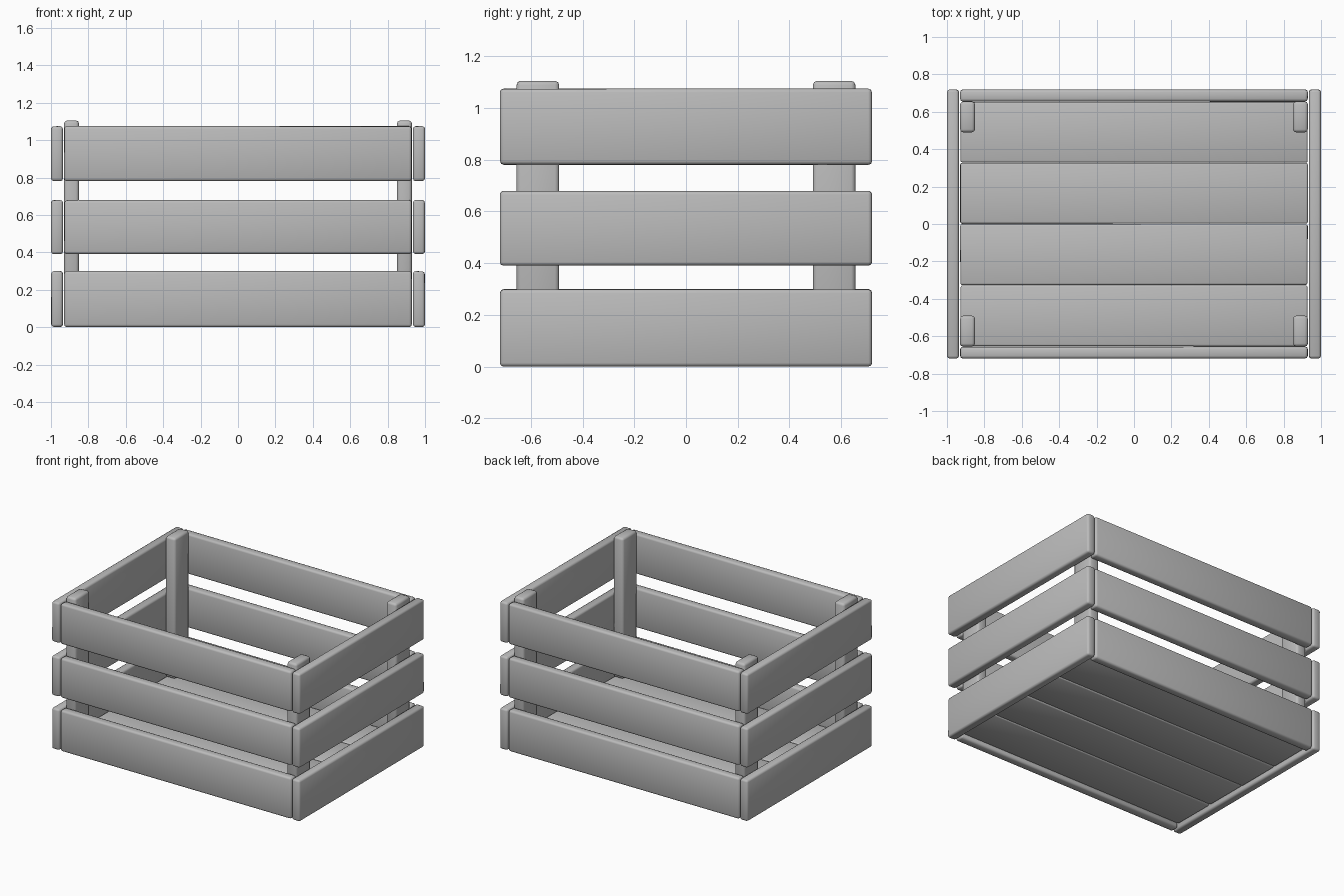
import bpy
import bmesh
import random
from mathutils import Vector

random.seed(4)

cube = bpy.data.objects.get("Cube")
if cube:
    bpy.data.objects.remove(cube, do_unlink=True)

wood = bpy.data.materials.new("grey_wood")
wood.use_nodes = True
grey = (0.5, 0.5, 0.5, 1)
wood.diffuse_color = grey
wood.node_tree.nodes["Principled BSDF"].inputs["Base Color"].default_value = grey


def plank(name, low, high, bevel=0.014, wear=0.004):
    """Box between two corners, slightly worn inwards, with rounded edges."""
    low, high = Vector(low), Vector(high)
    centre, size = (low + high) / 2, high - low
    bm = bmesh.new()
    bmesh.ops.create_cube(bm, size=1)
    for v in bm.verts:
        v.co = Vector(c * (s - random.uniform(0, wear)) for c, s in zip(v.co, size))
    bmesh.ops.bevel(bm, geom=bm.edges[:], offset=bevel, segments=2,
                    profile=0.5, affect='EDGES')
    mesh = bpy.data.meshes.new(name)
    bm.to_mesh(mesh)
    bm.free()
    mesh.materials.append(wood)
    obj = bpy.data.objects.new(name, mesh)
    obj.location = centre
    bpy.context.collection.objects.link(obj)
    bpy.ops.object.select_all(action='DESELECT')
    obj.select_set(True)
    bpy.context.view_layer.objects.active = obj
    bpy.ops.object.shade_smooth_by_angle(angle=1.0)
    return obj


X, Y, T = 1.0, 0.72, 0.065       # outer half sizes and board thickness
INX, INY = X - T - 0.005, Y - T  # inner half sizes

# Three tiers of wall boards
tiers = {"lower": (0, 0.30), "middle": (0.39, 0.68), "upper": (0.78, 1.075)}
for tier, (z0, z1) in tiers.items():
    plank(tier + "_left_board", (X - T, -Y, z0), (X, Y, z1))
    plank(tier + "_right_board", (-X, -Y, z0), (T - X, Y, z1))
    plank(tier + "_front_board", (-INX, -Y, z0), (INX, -INY, z1))
    plank(tier + "_back_board", (-INX, INY, z0), (INX, Y, z1))

# Floor boards
step = INY / 2
for i in range(4):
    y = -INY + i * step
    plank(f"floor_board_{i + 1}", (-INX, y, 0.025), (INX, y + step, 0.085), 0.01, 0.006)

# Corner posts
for side, sx in (("left", 1), ("right", -1)):
    for end, sy in (("front", -1), ("back", 1)):
        xs = sorted((sx * 0.85, sx * INX))
        ys = sorted((sy * 0.49, sy * INY))
        plank(f"{end}_{side}_post", (xs[0], ys[0], 0.08), (xs[1], ys[1], 1.105), 0.016, 0.001)
